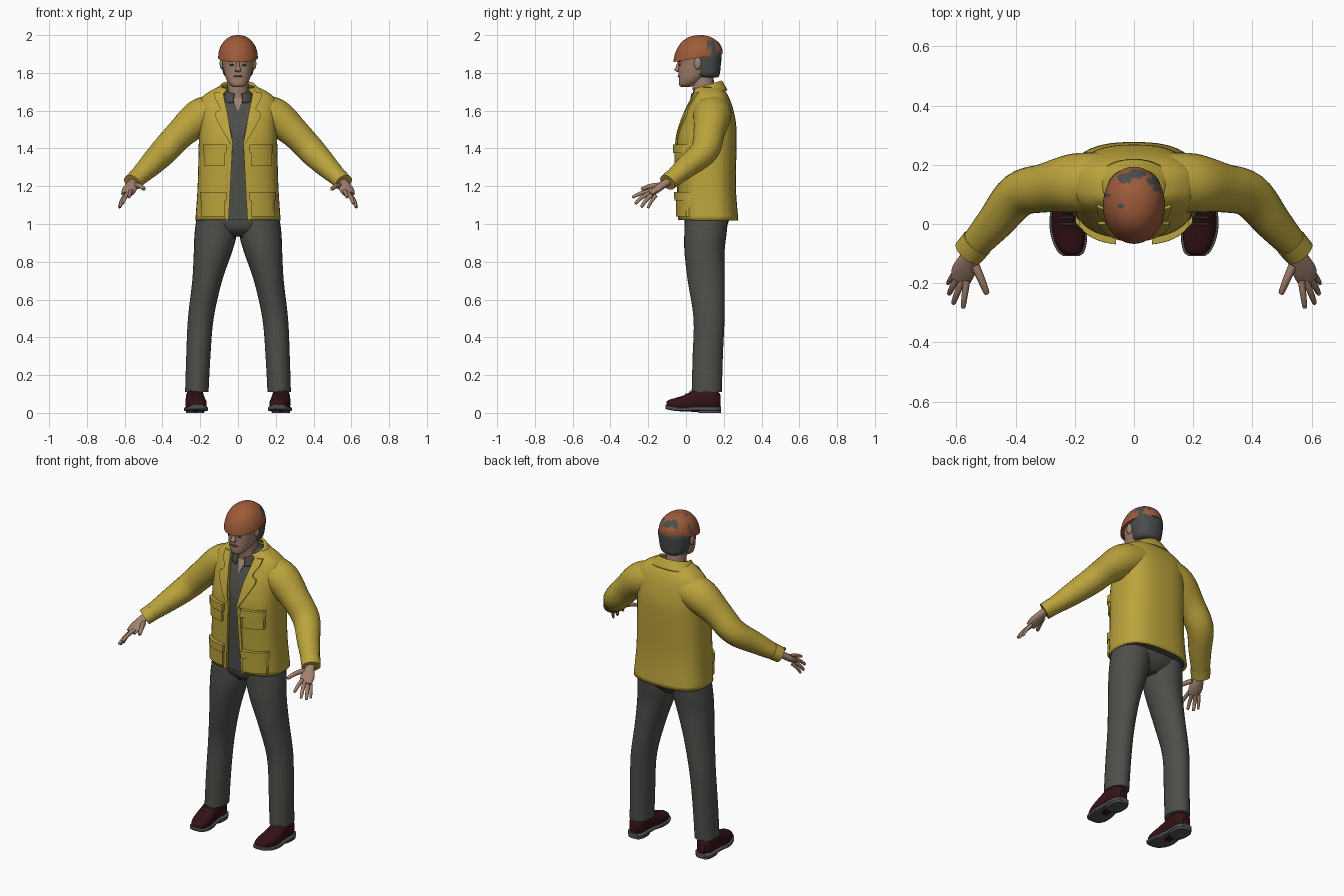
import bpy, bmesh, math
from mathutils import Vector

if "Cube" in bpy.data.objects:
    bpy.data.objects.remove(bpy.data.objects["Cube"])

def mat(name, r, g, b):
    m = bpy.data.materials.new(name)
    m.diffuse_color = (r, g, b, 1)
    m.use_nodes = True
    m.node_tree.nodes["Principled BSDF"].inputs["Base Color"].default_value = m.diffuse_color
    return m

YELLOW = mat("jacket_yellow", .50, .37, .045)
GREY = mat("cloth_grey", .075, .078, .068)
SKIN = mat("skin", .36, .22, .155)
ORANGE = mat("helmet_orange", .34, .105, .042)
HAIR = mat("hair_grey", .07, .075, .072)
SHOE = mat("shoe_dark_red", .035, .006, .008)
SOLE = mat("sole_grey", .085, .085, .085)

def make(name, verts, faces, *mats):
    me = bpy.data.meshes.new(name)
    me.from_pydata([tuple(v) for v in verts], [], faces)
    bm = bmesh.new()
    bm.from_mesh(me)
    bmesh.ops.recalc_face_normals(bm, faces=bm.faces)
    bm.to_mesh(me)
    bm.free()
    ob = bpy.data.objects.new(name, me)
    bpy.context.collection.objects.link(ob)
    for m in mats:
        me.materials.append(m)
    return ob

def smooth_rows(rows, k):
    """Catmull-Rom interpolation of tuples, k steps per span."""
    out = []
    for i in range(len(rows) - 1):
        p = [rows[max(0, min(len(rows) - 1, j))] for j in (i - 1, i, i + 1, i + 2)]
        for s in range(k):
            t = s / k
            out.append(tuple(.5 * (2 * b + (c - a) * t + (2*a - 5*b + 4*c - d) * t*t
                                   + (3*b - a - 3*c + d) * t**3) for a, b, c, d in zip(*p)))
    return out + [rows[-1]]

def power(c, p):
    return math.copysign(abs(c) ** (2 / p), c)

def skin_rings(rings, closed=True, caps=True):
    n = len(rings[0])
    verts = [v for r in rings for v in r]
    faces = [(i*n + j, i*n + (j+1) % n, (i+1)*n + (j+1) % n, (i+1)*n + j)
             for i in range(len(rings) - 1) for j in range(n if closed else n - 1)]
    if caps:
        faces += [tuple(range(n))[::-1], tuple(range(len(verts) - n, len(verts)))]
    return verts, faces

def tube(name, rows, *mats, flat=None, n=24, k=4, p=2):
    """Loft of rows (x, y, z, ra, rb); flat fixes the ring plane normal."""
    rows = smooth_rows(rows, k)
    pts = [Vector(r[:3]) for r in rows]
    rings = []
    for i, r in enumerate(rows):
        t = (pts[min(i + 1, len(pts) - 1)] - pts[max(i - 1, 0)]).normalized()
        if flat == 'z':
            u, v = Vector((1, 0, 0)), Vector((0, 1, 0))
        elif flat == 'y':
            u, v = Vector((1, 0, 0)), Vector((0, 0, 1))
        else:
            u = t.cross(Vector((0, 0, 1))).normalized()
            v = u.cross(t)
        rings.append([pts[i] + u * r[3] * power(math.cos(2*math.pi*j/n), p)
                      + v * r[4] * power(math.sin(2*math.pi*j/n), p) for j in range(n)])
    return make(name, *skin_rings(rings), *mats)

def ball(name, c, r, m, n=12):
    rows = [(c[0], c[1], c[2] - r[2] * math.cos(a), r[0] * math.sin(a), r[1] * math.sin(a))
            for a in [math.pi * (i + .05) / (n + .1) for i in range(n + 1)]]
    return tube(name, rows, m, flat='z', n=16, k=1)

def solid(ob, t, offset=-1):
    md = ob.modifiers.new("thickness", 'SOLIDIFY')
    md.thickness, md.offset = t, offset

# torso profile: z, half width, front y, back y, opening half width
P = 2.6
TORSO = smooth_rows([(1.02, .226, -.038, .277, .052), (1.2, .214, -.043, .264, .042),
                     (1.42, .208, -.048, .268, .03), (1.52, .206, -.03, .266, .045),
                     (1.6, .208, .0, .252, .062), (1.66, .2, .03, .232, .075),
                     (1.70, .155, .05, .21, .08), (1.725, .105, .06, .185, .08)], 5)

def torso_at(z):
    for a, b in zip(TORSO, TORSO[1:]):
        if z <= b[0]:
            t = max(0, (z - a[0]) / (b[0] - a[0]))
            return [q + (w - q) * t for q, w in zip(a, b)]
    return TORSO[-1]

def front_y(x, z):
    _, hw, yf, yb, _ = torso_at(z)
    return (yf + yb) / 2 - (yb - yf) / 2 * max(0, 1 - abs(x / hw) ** P) ** (1 / P)

def patch(name, rows, lift, thick, m, s=1, nx=8):
    """Plate hugging the torso front; rows are (z, x0, x1)."""
    rows = smooth_rows(rows, 4)
    rings = [[(s * (a + (b-a)*j/nx), front_y(a + (b-a)*j/nx, z) - lift, z)
              for j in range(nx + 1)] for z, a, b in rows]
    # front and back layers joined into one closed ring per row
    rings = [r + [(x, y + thick, z) for x, y, z in reversed(r)] for r in rings]
    return make(name, *skin_rings(rings), m)

def torso_rings(inset, gap, n=48):
    rings = []
    for z, hw, yf, yb, g in TORSO:
        hw, ry, yc = hw - inset, (yb - yf) / 2 - inset, (yf + yb) / 2
        d = math.asin((g / hw) ** (P / 2)) if gap else 0
        span = 2 * math.pi - 2 * d
        cnt = n if gap else n - 1
        ang = [-math.pi/2 + d + span * j / (cnt if gap else n) for j in range(cnt + 1)]
        rings.append([(hw * power(math.cos(a), P), yc + ry * power(math.sin(a), P), z) for a in ang])
    return rings

# jacket body and shirt
solid(make("jacket_body", *skin_rings(torso_rings(0, True), False, False), YELLOW), .012)
make("shirt", *skin_rings(torso_rings(.014, False)), GREY)
patch("open_neck", [(1.60, -.003, .003), (1.65, -.02, .02), (1.70, -.042, .042)], -.008, .01, SKIN)

def collar(name, low, high, gap, m, t):
    """Open band around the neck, higher at the back; ends are (z, yc, rx, ry, tilt)."""
    rings = []
    for z, yc, rx, ry, tilt in smooth_rows([low, high], 4):
        A = [-math.pi/2 + gap + (2*math.pi - 2*gap) * j / 32 for j in range(33)]
        rings.append([(rx*math.cos(a), yc + ry*math.sin(a), z + tilt*math.sin(a)) for a in A])
    solid(make(name, *skin_rings(rings, False, False), m), t)

collar("jacket_collar", (1.685, .115, .145, .105, .025), (1.735, .105, .092, .085, .025), .75, YELLOW, .014)
collar("shirt_collar", (1.66, .10, .095, .085, .02), (1.715, .095, .07, .07, .025), .3, GREY, .008)

# trousers
tube("trouser_seat", [(0, .105, .935, .05, .06), (0, .105, .97, .15, .1),
                      (0, .11, 1.02, .205, .118), (0, .115, 1.08, .2, .12)], GREY, flat='z', p=2.3)

FINGERS = {"thumb": ((.537, -.14, 1.205), (.515, -.19, 1.2), (.498, -.232, 1.185), .013),
           "index_finger": ((.565, -.19, 1.175), (.572, -.24, 1.162), (.577, -.28, 1.143), .0105),
           "middle_finger": ((.58, -.19, 1.165), (.598, -.235, 1.14), (.61, -.266, 1.11), .0105),
           "ring_finger": ((.592, -.178, 1.157), (.613, -.212, 1.125), (.624, -.235, 1.092), .0105),
           "little_finger": ((.6, -.16, 1.15), (.618, -.183, 1.12), (.628, -.2, 1.088), .009)}

for s, side in ((1, "left"), (-1, "right")):
    # sleeve and cuff
    tube("sleeve_" + side, [(s*.1, .14, 1.60, .1, .09), (s*.2, .138, 1.565, .1, .098),
                            (s*.3, .122, 1.482, .083, .08), (s*.39, .098, 1.387, .076, .073),
                            (s*.47, .005, 1.305, .063, .06), (s*.55, -.085, 1.228, .048, .042)],
         YELLOW, k=5)
    tube("cuff_" + side, [(s*.53, -.063, 1.248, .055, .047), (s*.56, -.098, 1.22, .053, .045)],
         YELLOW, k=2)
    # hand
    tube("palm_" + side, [(s*.55, -.085, 1.228, .025, .022), (s*.562, -.115, 1.212, .028, .02),
                          (s*.575, -.155, 1.183, .04, .019), (s*.586, -.19, 1.158, .034, .014)],
         SKIN, n=16)
    for f, (a, b, c, r) in FINGERS.items():
        tip = tuple(2.0 * q * .5 + (q - w) * .06 for q, w in zip(c, b))
        tube(f + "_" + side, [(s*q[0], q[1], q[2], w, w) for q, w in
                              ((a, r*1.15), (b, r), (c, r*.75), (tip, r*.3))], SKIN, n=10, k=3)
    # leg, with a dark patch high on the inner thigh
    leg = tube("trouser_leg_" + side, [
        (s*.218, .11, .11, .062, .08), (s*.21, .115, .3, .064, .08), (s*.197, .122, .5, .068, .082),
        (s*.163, .107, .7, .079, .098), (s*.133, .098, .85, .101, .106),
        (s*.118, .103, .95, .112, .112), (s*.112, .11, 1.05, .105, .115)], GREY, SHOE, flat='z', n=32)
    for f in leg.data.polygons:
        c = f.center
        if abs(c.x) < .022 and .93 < c.z < .985 and abs(f.normal.x) > .6:
            f.material_index = 1
    # shoe: upper, sole, heel, laces
    cx = [.211, .213, .218, .224, .227, .228, .227, .226]
    sh = [(-.104, .02, .045, .012), (-.09, .038, .045, .024), (-.05, .052, .047, .034),
          (.0, .055, .053, .045), (.05, .049, .065, .06), (.1, .047, .073, .068),
          (.15, .046, .07, .064), (.182, .025, .062, .035)]
    tube("shoe_" + side, [(s*x, y, z, w, h) for x, (y, w, z, h) in zip(cx, sh)],
         SHOE, flat='y', p=2.4)
    tube("sole_" + side, [(s*x, y + (.004 if y > .1 else -.004), z, w + .007, .011)
                          for x, (y, w, _, _), z in zip(cx, sh, (.032, .028, .021, .019, .022, .022, .022, .022))],
         SOLE, flat='y', p=5)
    tube("heel_" + side, [(s*.227, .125, 0, .048, .06), (s*.227, .125, .025, .05, .061)],
         SOLE, flat='z', p=3, k=1)
    for i in range(3):
        y = .0 + .022 * i
        tube(f"lace_{side}_{i}", [(s*.224 - .026, y, .096 + .012*i, .003, .003),
                                  (s*.224, y, .103 + .012*i, .003, .003),
                                  (s*.224 + .026, y, .096 + .012*i, .003, .003)], SOLE, n=6)
    # pockets with flaps, front placket and lapel
    for nm, z0, z1, x1 in (("chest", 1.31, 1.42, .185), ("hip", 1.04, 1.17, .198)):
        patch(f"{nm}_pocket_{side}", [(z0, .068, x1 - .006), (z1 - .02, .068, x1 - .006)], .016, .025, YELLOW, s)
        patch(f"{nm}_flap_{side}", [(z1 - .045, .06, x1), (z1 - .04, .06, x1), (z1, .06, x1)], .023, .03, YELLOW, s)
    patch("placket_" + side, [(1.022, .05, .066), (1.2, .04, .058), (1.42, .029, .048)], .005, .012, YELLOW, s, 3)
    patch("lapel_" + side, [(1.42, .026, .036), (1.5, .042, .085), (1.58, .055, .122),
                            (1.61, .062, .095), (1.66, .072, .12), (1.695, .078, .125)], .010, .016, YELLOW, s)
    # face details in pairs
    ball("ear_" + side, (s*.085, .062, 1.85), (.012, .02, .032), SKIN)
    ball("eye_" + side, (s*.032, -.033, 1.842), (.013, .006, .005), HAIR, 8)
    ball("eyebrow_" + side, (s*.034, -.034, 1.862), (.021, .007, .004), HAIR, 8)

# head
tube("neck", [(0, .11, 1.62, .07, .065), (0, .095, 1.70, .056, .058), (0, .085, 1.79, .056, .06)],
     SKIN, flat='z')
tube("head", [(0, -.004, 1.724, .018, .02), (0, .006, 1.737, .042, .042), (0, .03, 1.77, .063, .068),
              (0, .055, 1.81, .075, .095), (0, .063, 1.85, .083, .102), (0, .066, 1.89, .087, .108),
              (0, .066, 1.95, .065, .08)], SKIN, flat='z', n=32, p=2.2)
tube("nose", [(0, -.036, 1.862, .007, .007), (0, -.042, 1.835, .01, .011),
              (0, -.047, 1.815, .017, .014), (0, -.036, 1.805, .012, .008)], SKIN, flat='z', n=12)
ball("lips", (0, -.037, 1.782), (.025, .007, .005), mat("lip", .2, .085, .07), 8)
tube("hair", [(0, .115, 1.775, .05, .05), (0, .11, 1.79, .075, .068), (0, .108, 1.84, .087, .076),
              (0, .105, 1.90, .092, .084), (0, .1, 1.94, .07, .075)], HAIR, flat='z', p=2.3)

# helmet, with worn patches towards the back
dome = [(0, .063 + .012 * math.sin(a), 1.877 + .123 * math.sin(a),
         .105 * math.cos(a) ** .9, .13 * math.cos(a) ** .9)
        for a in [math.radians(89.5 * i / 22) for i in range(23)]]
helmet = tube("helmet", dome, ORANGE, HAIR, flat='z', n=64, k=1)
for v in helmet.data.vertices:
    v.co.z += (v.co.y - .05) * .17 * max(0, 1 - (v.co.z - 1.877) / .1)
SPOTS = ((-.03, .155, .026), (.005, .168, .026), (.03, .172, .014), (.065, .145, .022),
         (.075, .12, .015), (-.09, .10, .012), (-.045, .06, .01))
for f in helmet.data.polygons:
    c = f.center
    if any((c.x - x) ** 2 + ((c.y - y) * 1.6) ** 2 < r * r for x, y, r in SPOTS) and c.z > 1.9:
        f.material_index = 1

# smooth shading with sharp edges kept
for ob in bpy.data.objects:
    ob.select_set(True)
bpy.context.view_layer.objects.active = helmet
bpy.ops.object.shade_smooth_by_angle(angle=math.radians(45))
